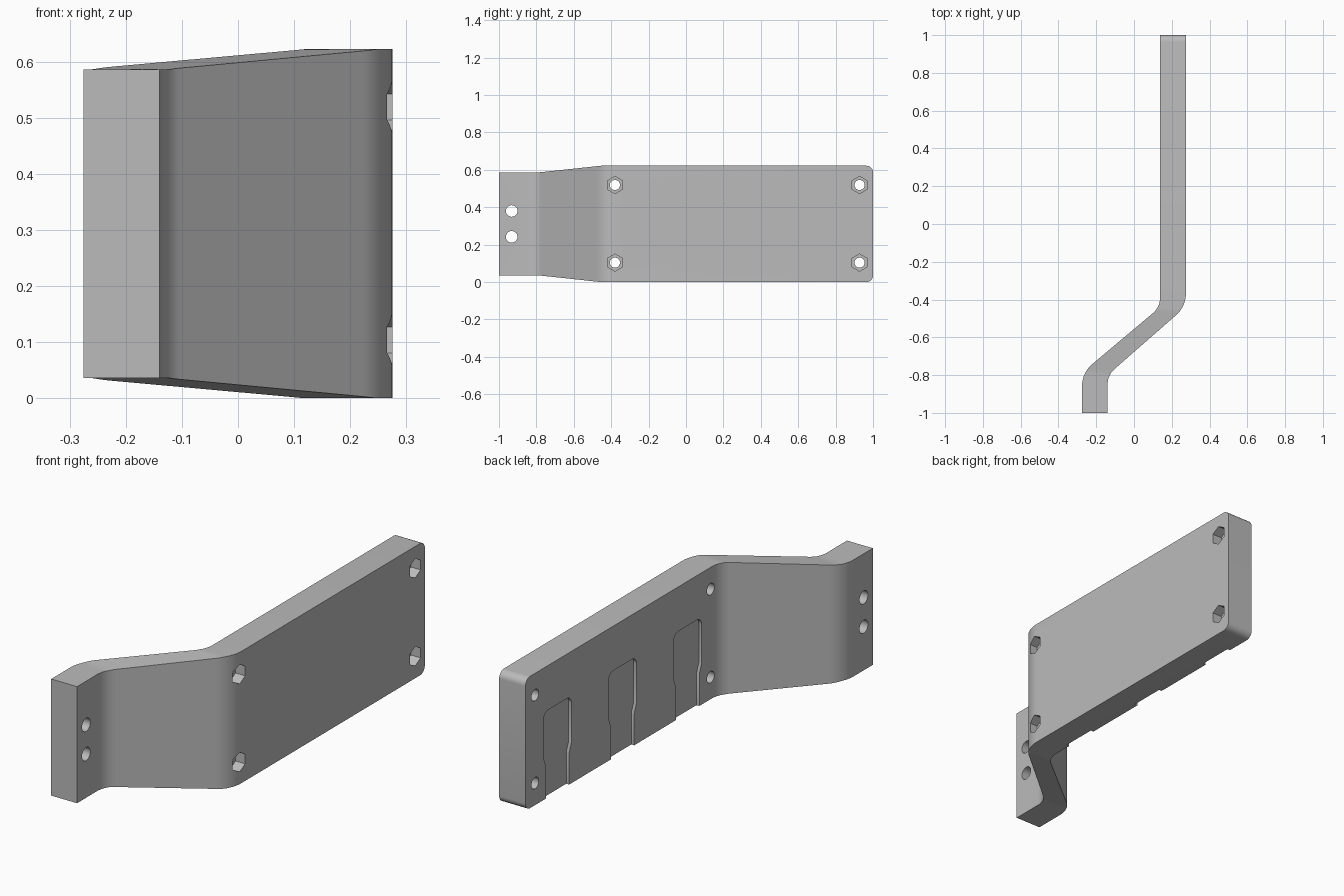
import bpy, bmesh, math
from mathutils import Vector

if "Cube" in bpy.data.objects:
    bpy.data.objects.remove(bpy.data.objects["Cube"])

HEIGHT, TAPER = 0.622, 0.036
NECK_Y, PLATE_Y = -0.79, -0.455

grey = bpy.data.materials.new("plain grey")
grey.use_nodes = True
colour = (0.5, 0.5, 0.5, 1)
grey.diffuse_color = colour
grey.node_tree.nodes["Principled BSDF"].inputs["Base Color"].default_value = colour


def make_object(name, bm):
    bmesh.ops.recalc_face_normals(bm, faces=bm.faces)
    mesh = bpy.data.meshes.new(name)
    bm.to_mesh(mesh)
    bm.free()
    mesh.materials.append(grey)
    obj = bpy.data.objects.new(name, mesh)
    bpy.context.collection.objects.link(obj)
    return obj


def fillet(before, corner, after, length, steps=10):
    """Points of an arc tangent to both legs of a corner."""
    p, a, b = Vector(corner), Vector(before), Vector(after)
    da, db = (a - p).normalized(), (b - p).normalized()
    half = da.angle(db) / 2
    radius = length * math.tan(half)
    centre = p + (da + db).normalized() * (length / math.cos(half))
    start, end = p + da * length - centre, p + db * length - centre
    sweep = math.pi - 2 * half
    return [centre + (start * math.sin(sweep * (1 - i / steps))
                      + end * math.sin(sweep * i / steps)) / math.sin(sweep)
            for i in range(steps + 1)]


def side_path(x0, x1, y0, y1, len0, len1):
    a, b, c, d = (x0, -1), (x0, y0), (x1, y1), (x1, 1)
    return [Vector(a)] + fillet(a, b, c, len0) + fillet(b, c, d, len1) + [Vector(d)]


def prism(name, outline, x0, x1):
    """Extrude a (y, z) outline along x."""
    bm = bmesh.new()
    face = bm.faces.new([bm.verts.new((x0, y, z)) for y, z in outline])
    new = bmesh.ops.extrude_face_region(bm, geom=[face])["geom"]
    bmesh.ops.translate(bm, vec=(x1 - x0, 0, 0),
                        verts=[v for v in new if isinstance(v, bmesh.types.BMVert)])
    return make_object(name, bm)


def polygon(y, z, radius, sides):
    return [(y + radius * math.sin(math.tau * i / sides),
             z + radius * math.cos(math.tau * i / sides)) for i in range(sides)]


def cut(body, cutter):
    mod = body.modifiers.new("cut", 'BOOLEAN')
    mod.operation = 'DIFFERENCE'
    mod.solver = 'EXACT'
    mod.object = cutter
    bpy.context.view_layer.objects.active = body
    bpy.ops.object.modifier_apply(modifier=mod.name)
    bpy.data.objects.remove(cutter)


# Cranked bar, slightly lower at the narrow end
right_side = side_path(-0.275, 0.138, -0.787, -0.44, 0.07, 0.05)
left_side = side_path(-0.14, 0.275, -0.80, -0.437, 0.05, 0.07)
bm = bmesh.new()
rings = []
for p, q in zip(right_side, left_side):
    ring = []
    for v, top in ((p, 0), (q, 0), (q, 1), (p, 1)):
        t = min(1, max(0, (PLATE_Y - v.y) / (PLATE_Y - NECK_Y)))
        inset = TAPER * t
        ring.append(bm.verts.new((v.x, v.y, HEIGHT - inset if top else inset)))
    rings.append(ring)
for r, s in zip(rings, rings[1:]):
    for i in range(4):
        j = (i + 1) % 4
        bm.faces.new((r[i], r[j], s[j], s[i]))
bm.faces.new(rings[0])
bm.faces.new(rings[-1])

# Rounded top and bottom corners at the far end
edges = [e for e in bm.edges
         if all(v.co.y > 0.99 for v in e.verts)
         and abs(e.verts[0].co.z - e.verts[1].co.z) < 0.01]
bmesh.ops.bevel(bm, geom=edges, offset=0.035, segments=8, profile=0.5, affect='EDGES')
bracket = make_object("cranked_bracket", bm)

# Bolt holes with hexagonal nut pockets
for y in (-0.38, 0.928):
    for z in (0.104, 0.519):
        cut(bracket, prism("bolt_cutter", polygon(y, z, 0.027, 32), 0, 0.4))
        cut(bracket, prism("nut_cutter", polygon(y, z, 0.046, 6), 0.225, 0.4))

# Two mounting holes in the narrow end
for z in (0.242, 0.38):
    cut(bracket, prism("mount_cutter", polygon(-0.932, z, 0.031, 32), -0.4, 0))

# Shallow stepped recesses, open at the bottom edge
half = [(0.086, -0.05), (0.086, 0.15), (0.104, 0.195)]
half += [tuple(p) for p in fillet((0.104, 0.2), (0.104, 0.412), (0, 0.412), 0.035, 8)]
for y in (0.76, 0.275, -0.21):
    outline = [(y + a, z) for a, z in half] + [(y - a, z) for a, z in reversed(half)]
    cut(bracket, prism("recess_cutter", outline, 0.05, 0.153))

# Smooth the bends and keep the edges sharp
bpy.ops.object.select_all(action='DESELECT')
bracket.select_set(True)
bpy.context.view_layer.objects.active = bracket
bpy.ops.object.shade_smooth_by_angle(angle=math.radians(25))
